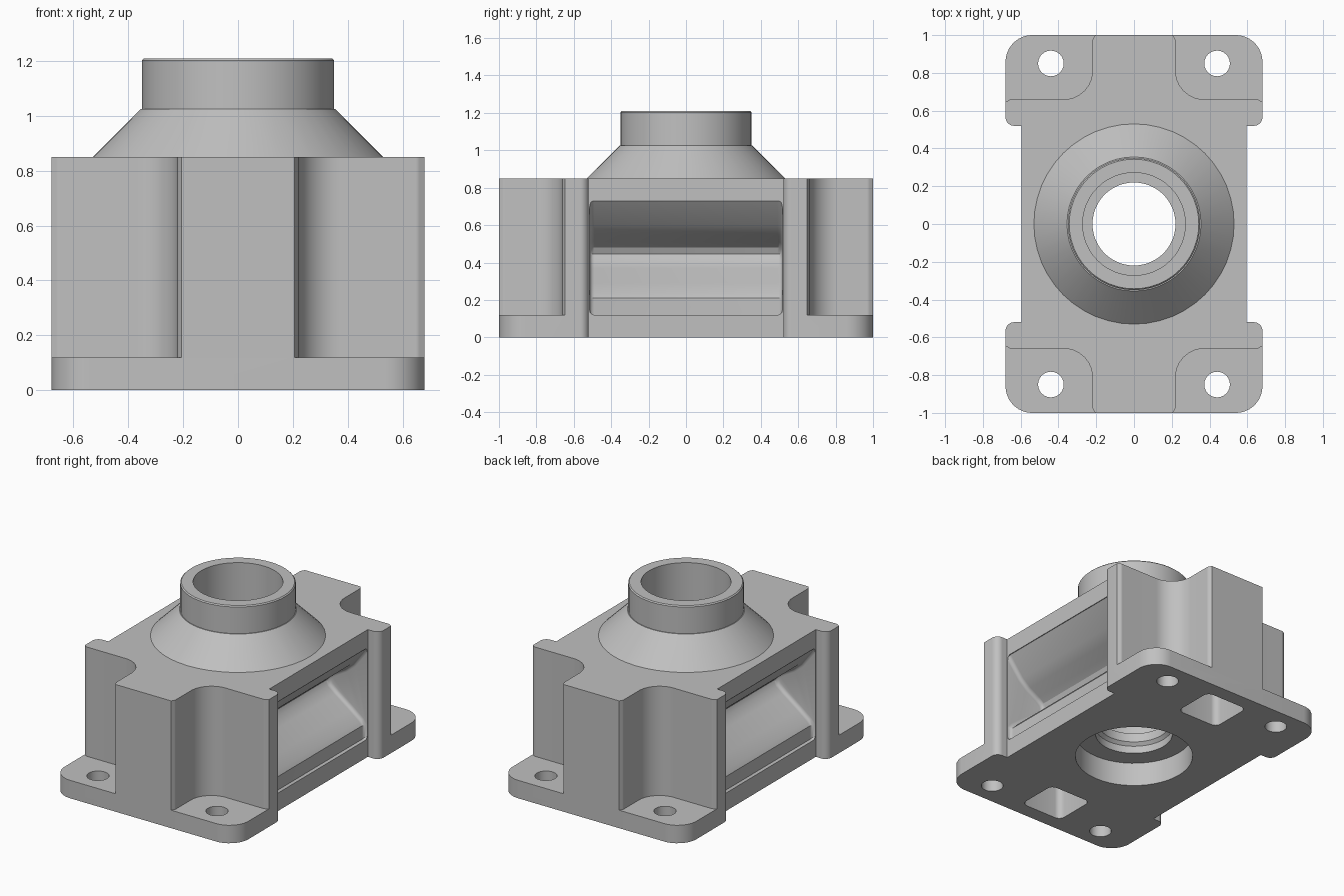
import bpy, bmesh, math
from mathutils import Vector

if "Cube" in bpy.data.objects:
    bpy.data.objects.remove(bpy.data.objects["Cube"], do_unlink=True)

metal = bpy.data.materials.new("cast_grey")
metal.use_nodes = True
grey = (0.53, 0.53, 0.53, 1)
metal.diffuse_color = grey
metal.node_tree.nodes["Principled BSDF"].inputs["Base Color"].default_value = grey


def rounded(corners, steps=8):
    """Closed outline from (x, y, radius) corners."""
    out = []
    n = len(corners)
    for i, (x, y, r) in enumerate(corners):
        p = Vector((x, y))
        if r == 0:
            out.append(p)
            continue
        a = (Vector(corners[i - 1][:2]) - p).normalized()
        b = (Vector(corners[(i + 1) % n][:2]) - p).normalized()
        half = a.angle(b) / 2
        centre = p + (a + b).normalized() * (r / math.sin(half))
        start = p + a * (r / math.tan(half)) - centre
        end = p + b * (r / math.tan(half)) - centre
        for k in range(steps + 1):
            out.append(centre + start.lerp(end, k / steps).normalized() * r)
    return out


def finish(bm, name):
    bmesh.ops.recalc_face_normals(bm, faces=bm.faces)
    mesh = bpy.data.meshes.new(name)
    bm.to_mesh(mesh)
    bm.free()
    mesh.materials.append(metal)
    obj = bpy.data.objects.new(name, mesh)
    bpy.context.collection.objects.link(obj)
    return obj


def prism(name, points, low, high, along="z", bevel=0):
    """Extrude an outline along z, or an (x, z) outline along y."""
    bm = bmesh.new()
    place = (lambda p, h: (p[0], p[1], h)) if along == "z" else (lambda p, h: (p[0], h, p[1]))
    rings = [[bm.verts.new(place(p, h)) for p in points] for h in (low, high)]
    caps = [bm.faces.new(r) for r in rings]
    for i in range(len(points)):
        j = (i + 1) % len(points)
        bm.faces.new((rings[0][i], rings[0][j], rings[1][j], rings[1][i]))
    bmesh.ops.recalc_face_normals(bm, faces=bm.faces)
    if bevel:
        edges = [e for c in caps for e in c.edges]
        bmesh.ops.bevel(bm, geom=edges, offset=bevel, segments=4, profile=0.5,
                        affect="EDGES", clamp_overlap=False)
    return finish(bm, name)


def lathe(name, profile, segments=48):
    """Turn a (radius, z) profile into a closed solid."""
    bm = bmesh.new()
    rings = []
    for r, z in profile:
        rings.append([bm.verts.new((r * math.cos(t), r * math.sin(t), z))
                      for t in (2 * math.pi * k / segments for k in range(segments))])
    for a, b in zip(rings, rings[1:]):
        for i in range(segments):
            j = (i + 1) % segments
            bm.faces.new((a[i], a[j], b[j], b[i]))
    bm.faces.new(rings[0])
    bm.faces.new(rings[-1])
    return finish(bm, name)


def combine(target, tool, operation="DIFFERENCE"):
    """Apply a boolean and discard the tool."""
    mod = target.modifiers.new("cut", "BOOLEAN")
    mod.operation, mod.object, mod.solver = operation, tool, "EXACT"
    bpy.context.view_layer.update()
    result = bpy.data.meshes.new_from_object(
        target.evaluated_get(bpy.context.evaluated_depsgraph_get()))
    target.modifiers.clear()
    target.data = result
    bpy.data.objects.remove(tool, do_unlink=True)


# Waisted block with rounded foot corners
quarter = [(0.595, 0.52, 0), (0.68, 0.52, 0.045), (0.68, 1, 0.14)]
half = quarter + [(-x, y, r) for x, y, r in reversed(quarter)]
block = half + [(x, -y, r) for x, y, r in reversed(half)]
housing = prism("bearing_housing", rounded(block), 0, 0.85)

# Corner notches that leave the four bolt feet
notch = [(0.22, 0.66, 0.15), (0.655, 0.66, 0.03), (0.69, 0.64, 0), (0.8, 0.64, 0),
         (0.8, 1.1, 0), (0.2, 1.1, 0), (0.2, 1.01, 0), (0.22, 0.975, 0.03)]
for sx in (1, -1):
    for sy in (1, -1):
        outline = [(p.x * sx, p.y * sy) for p in rounded(notch)]
        combine(housing, prism("notch_cutter", outline, 0.12, 1))

# Side recesses with a curved V floor
recess = [(0.8, 0.73), (0.59, 0.73), (0.49, 0.6), (0.43, 0.55), (0.36, 0.51),
          (0.32, 0.48), (0.305, 0.445), (0.32, 0.41), (0.37, 0.37), (0.48, 0.29),
          (0.55, 0.235), (0.57, 0.21), (0.57, 0.12), (0.8, 0.12)]
for sx in (1, -1):
    outline = [(x * sx, z) for x, z in recess]
    combine(housing, prism("recess_cutter", outline, -0.515, 0.515, "y", 0.025))

# Conical boss and collar
boss = lathe("boss", [(0.58, 0.8), (0.355, 1.025), (0.35, 1.025),
                      (0.35, 1.203), (0.343, 1.21)])
combine(housing, boss, "UNION")

# Stepped central bore
bore = lathe("bore_cutter", [(0.365, -0.1), (0.365, 0.16), (0.24, 0.16), (0.24, 0.21),
                             (0.22, 0.23), (0.22, 0.29), (0.272, 0.29), (0.272, 1.3)])
combine(housing, bore)

# Hollow pockets under both ends
for sy in (1, -1):
    pocket = [(x, sy * 0.757 + y, 0.04) for x, y in
              ((-0.155, -0.145), (0.155, -0.145), (0.155, 0.145), (-0.155, 0.145))]
    combine(housing, prism("pocket_cutter", rounded(pocket, 4), -0.1, 0.72))

# Bolt holes
for sx in (1, -1):
    for sy in (1, -1):
        hole = lathe("hole_cutter", [(0.068, -0.1), (0.068, 0.3)], 24)
        hole.location = (sx * 0.44, sy * 0.85, 0)
        combine(housing, hole)

# Smooth curved surfaces, keep crisp edges
bpy.ops.object.select_all(action="DESELECT")
housing.select_set(True)
bpy.context.view_layer.objects.active = housing
bpy.ops.object.shade_smooth_by_angle(angle=math.radians(28))
